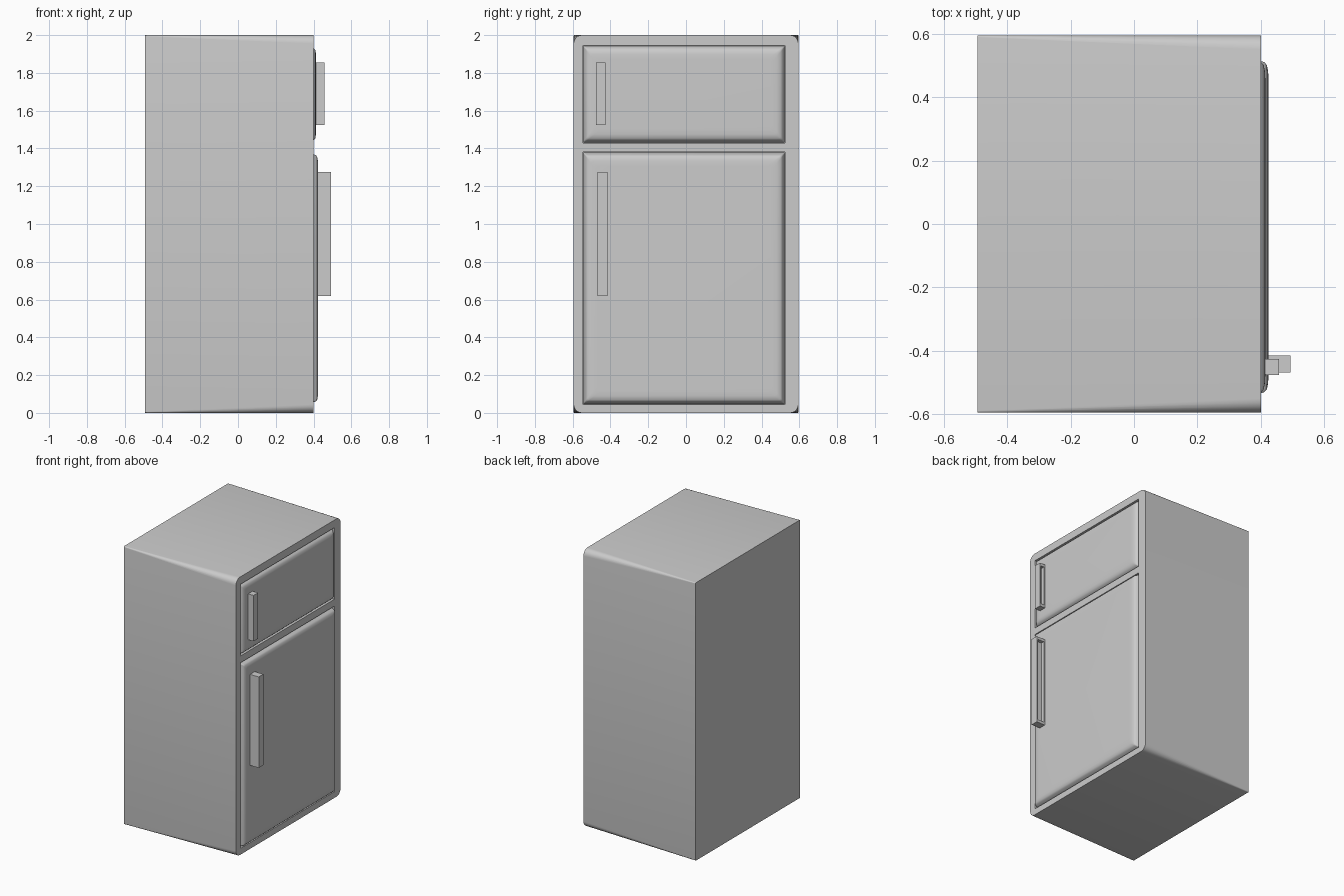
import bpy, bmesh, math

if "Cube" in bpy.data.objects:
    bpy.data.objects.remove(bpy.data.objects["Cube"])


def rounded_rect(y0, y1, z0, z1, r, n=5):
    """Counter-clockwise rounded outline in the YZ plane."""
    pts = []
    for cy, cz, a in ((y1 - r, z1 - r, 0), (y0 + r, z1 - r, 90),
                      (y0 + r, z0 + r, 180), (y1 - r, z0 + r, 270)):
        for i in range(n + 1):
            t = math.radians(a + 90 * i / n)
            pts.append((cy + r * math.cos(t), cz + r * math.sin(t)))
    return pts


def loft(name, rings):
    """Skin a closed solid through rings of (x, outline)."""
    bm = bmesh.new()
    loops = [[bm.verts.new((x, y, z)) for y, z in pts] for x, pts in rings]
    n = len(loops[0])
    for a, b in zip(loops, loops[1:]):
        for i in range(n):
            bm.faces.new((a[i], a[(i + 1) % n], b[(i + 1) % n], b[i]))
    bm.faces.new(loops[0][::-1])
    bm.faces.new(loops[-1])
    bmesh.ops.recalc_face_normals(bm, faces=bm.faces)
    me = bpy.data.meshes.new(name)
    bm.to_mesh(me)
    bm.free()
    ob = bpy.data.objects.new(name, me)
    bpy.context.collection.objects.link(ob)
    return ob


def box(name, x0, x1, y0, y1, z0, z1):
    outline = [(y0, z0), (y1, z0), (y1, z1), (y0, z1)]
    return loft(name, [(x0, outline), (x1, outline)])


def cut(ob, cutter):
    """Subtract the cutter and discard it."""
    mod = ob.modifiers.new("cut", 'BOOLEAN')
    mod.operation, mod.object, mod.solver = 'DIFFERENCE', cutter, 'EXACT'
    bpy.context.view_layer.objects.active = ob
    bpy.ops.object.modifier_apply(modifier=mod.name)
    bpy.data.objects.remove(cutter)


def smooth(ob, angle=35):
    bpy.ops.object.select_all(action='DESELECT')
    ob.select_set(True)
    bpy.context.view_layer.objects.active = ob
    bpy.ops.object.shade_smooth_by_angle(angle=math.radians(angle))


# Cabinet: square at the back, rounded corners at the door side
cabinet = loft("cabinet", [
    (-0.493, rounded_rect(-0.595, 0.595, 0, 2, 0.006)),
    (0.40, rounded_rect(-0.595, 0.595, 0, 2, 0.045))])

# Doors: name, z range, face x, handle (x, y range, z range)
Y0, Y1, FLOOR = -0.545, 0.525, 0.372
doors = (
    ("freezer", 1.43, 1.945, 0.414, (0.457, -0.476, -0.425, 1.525, 1.855)),
    ("fridge", 0.045, 1.38, 0.424, (0.493, -0.468, -0.415, 0.62, 1.275)))

for name, z0, z1, face, (hx, hy0, hy1, hz0, hz1) in doors:
    # Recess in the cabinet front
    cut(cabinet, box("recess", FLOOR, 0.5, Y0, Y1, z0, z1))

    # Pillow-shaped door panel sitting in the recess
    profile = ((0.001, FLOOR - 0.002), (0.008, 0.388), (0.015, face - 0.013),
               (0.024, face - 0.005), (0.045, face - 0.001), (0.07, face))
    smooth(loft(name + "_door", [
        (x, rounded_rect(Y0 + d, Y1 - d, z0 + d, z1 - d, 0.004 + d * 0.3))
        for d, x in profile]), 50)

    # Handle with a finger groove on its inner side
    handle = box(name + "_handle", face - 0.005, hx, hy0, hy1, hz0, hz1)
    cut(handle, box("groove", face + 0.008, hx - 0.01, hy1 - 0.025, hy1 + 0.1,
                    hz0 + 0.02, hz1 - 0.02))

smooth(cabinet)
